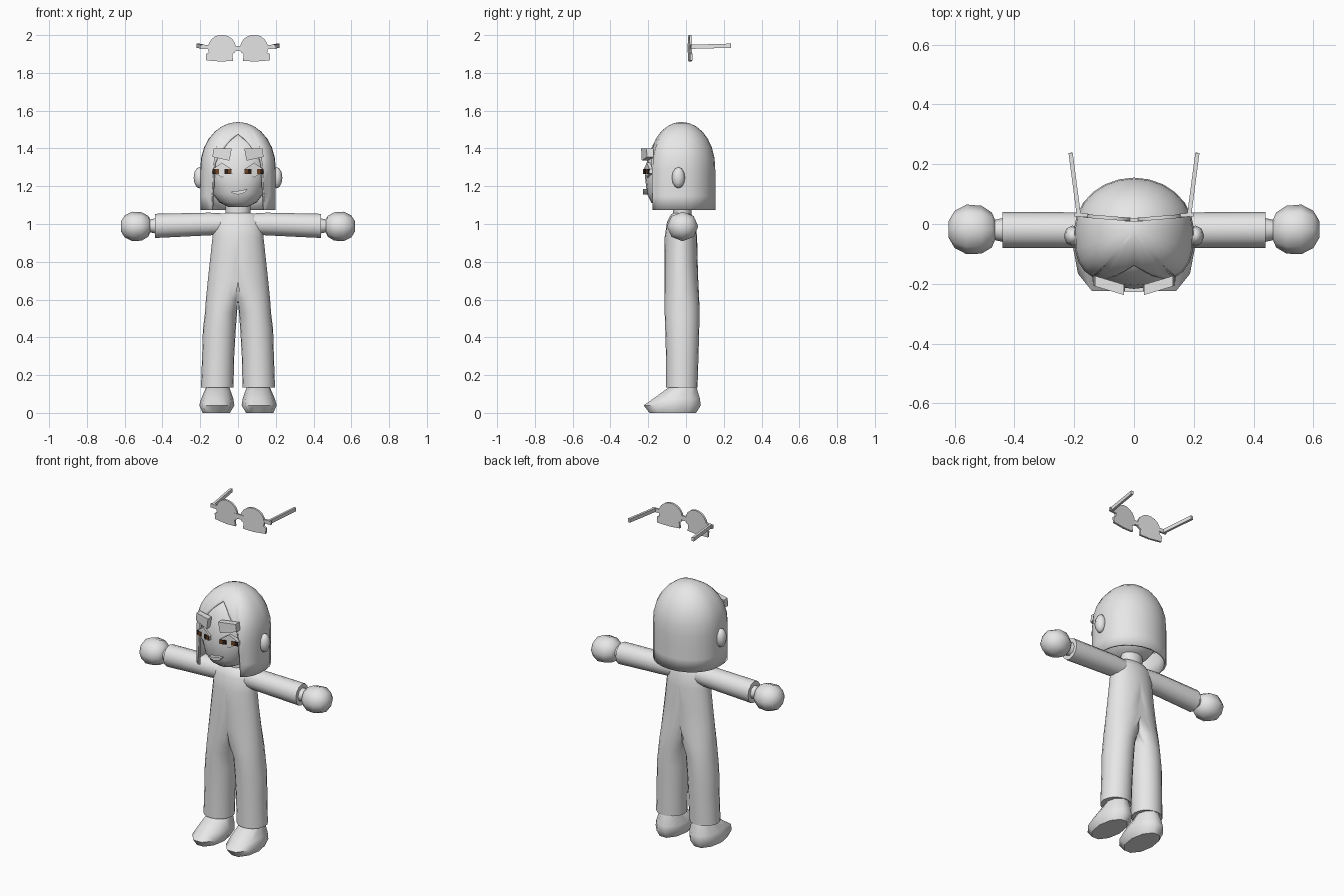
import bpy, bmesh
from math import sin, cos, pi, sqrt, radians
from mathutils import Vector, Matrix

cube = bpy.data.objects.get("Cube")
if cube:
    bpy.data.objects.remove(cube, do_unlink=True)


def material(name, rgb):
    m = bpy.data.materials.new(name)
    m.use_nodes = True
    m.diffuse_color = (*rgb, 1)
    m.node_tree.nodes["Principled BSDF"].inputs["Base Color"].default_value = (*rgb, 1)
    return m


GREY = material("plain grey", (0.8, 0.8, 0.8))
BROWN = material("eye brown", (0.16, 0.06, 0.02))
DARK = material("dark brown", (0.025, 0.012, 0.008))


def finish(name, bm, mat=GREY, mirror=False, angle=40):
    """Turn a bmesh into a shaded object, optionally mirrored across x."""
    bmesh.ops.remove_doubles(bm, verts=bm.verts, dist=1e-5)
    bmesh.ops.recalc_face_normals(bm, faces=bm.faces)
    me = bpy.data.meshes.new(name)
    bm.to_mesh(me)
    bm.free()
    me.materials.append(mat)
    ob = bpy.data.objects.new(name, me)
    bpy.context.collection.objects.link(ob)
    if mirror:
        ob.modifiers.new("mirror", "MIRROR")
    bpy.ops.object.select_all(action="DESELECT")
    ob.select_set(True)
    bpy.context.view_layer.objects.active = ob
    bpy.ops.object.shade_smooth_by_angle(angle=radians(angle))
    return ob


def power(v, p):
    return abs(v) ** p * (1 if v >= 0 else -1)


def loft(name, rings, n, sideways=False, p=1, half=False, mirror=False, angle=40):
    """Skin ellipses (height, cx, rx, cy, ry); half flattens them at x = 0."""
    bm = bmesh.new()
    loops = []
    for h, cx, rx, cy, ry in rings:
        loop = []
        for k in range(n):
            a = 2 * pi * k / n
            u, v = cx + rx * power(cos(a), p), cy + ry * power(sin(a), p)
            u = max(0, u) if half else u
            loop.append(bm.verts.new((h, v, u) if sideways else (u, v, h)))
        loops.append(loop)
    for lo, hi in zip(loops, loops[1:]):
        for k in range(n):
            j = (k + 1) % n
            bm.faces.new((lo[k], lo[j], hi[j], hi[k]))
    bm.faces.new(loops[0])
    bm.faces.new(loops[-1])
    if half:
        inner = [f for f in bm.faces if all(v.co.x < 1e-5 for v in f.verts)]
        bmesh.ops.delete(bm, geom=inner, context="FACES")
    return finish(name, bm, mirror=mirror, angle=angle)


def plate(name, pts, y, depth, slope=0, pivot=0, mat=GREY, mirror=True):
    """Extrude an x-z outline back from y; slope leans it around the face."""
    bm = bmesh.new()
    front, back = ([bm.verts.new((x, y + d + slope * (x - pivot), z)) for x, z in pts]
                   for d in (0, depth))
    bm.faces.new(front)
    bm.faces.new(back)
    for k in range(len(pts)):
        j = (k + 1) % len(pts)
        bm.faces.new((front[k], front[j], back[j], back[k]))
    return finish(name, bm, mat, mirror)


def rect(x0, x1, z0, z1):
    return [(x0, z0), (x1, z0), (x1, z1), (x0, z1)]


# Body suit: one half from hem to collar, mirrored
loft("body_suit", [
    (0.135, 0.11, 0.086, -0.022, 0.083),
    (0.30, 0.105, 0.085, -0.02, 0.086),
    (0.44, 0.099, 0.087, -0.02, 0.09),
    (0.53, 0.09, 0.085, -0.021, 0.092),
    (0.60, 0.07, 0.1, -0.022, 0.092),
    (0.70, 0.035, 0.125, -0.025, 0.09),
    (0.82, 0.01, 0.137, -0.027, 0.088),
    (0.93, 0, 0.135, -0.027, 0.086),
    (1.01, 0, 0.13, -0.026, 0.075),
    (1.05, 0, 0.1, -0.025, 0.055),
    (1.06, 0, 0.06, -0.025, 0.04)], 20, half=True, mirror=True)

# Feet
loft("feet", [
    (0, 0.115, 0.072, -0.07, 0.13),
    (0.04, 0.112, 0.093, -0.073, 0.159),
    (0.075, 0.11, 0.085, -0.05, 0.13),
    (0.14, 0.107, 0.06, -0.015, 0.073)], 10, mirror=True, angle=50)

# Sleeves, wrists and hands, lofted along x
loft("sleeves", [
    (0.06, 1.0, 0.055, -0.022, 0.055),
    (0.15, 1.0, 0.06, -0.021, 0.06),
    (0.44, 0.99, 0.064, -0.02, 0.06)], 12, sideways=True, mirror=True)
loft("hands", [
    (0.43, 0.99, 0.042, -0.02, 0.042),
    (0.465, 0.99, 0.034, -0.02, 0.034),
    (0.475, 0.988, 0.055, -0.02, 0.058),
    (0.51, 0.987, 0.075, -0.019, 0.08),
    (0.56, 0.987, 0.078, -0.018, 0.083),
    (0.6, 0.987, 0.058, -0.018, 0.062),
    (0.62, 0.987, 0.026, -0.018, 0.028)], 8, sideways=True, mirror=True, angle=60)

# Neck and face
loft("neck", [(1.02, 0, 0.066, -0.02, 0.05), (1.14, 0, 0.066, -0.02, 0.05)], 12)
loft("face", [
    (1.09, 0, 0.05, -0.08, 0.07),
    (1.115, 0, 0.1, -0.06, 0.125),
    (1.16, 0, 0.135, -0.055, 0.152),
    (1.25, 0, 0.165, -0.05, 0.167),
    (1.35, 0, 0.17, -0.045, 0.16),
    (1.42, 0, 0.15, -0.045, 0.13),
    (1.49, 0, 0.09, -0.04, 0.08)], 20, p=0.85, angle=60)

# Ears
bm = bmesh.new()
bmesh.ops.create_uvsphere(bm, u_segments=8, v_segments=6, radius=1, matrix=(
    Matrix.Translation((0.205, -0.04, 1.245)) @ Matrix.Diagonal((0.03, 0.035, 0.056, 1))))
finish("ears", bm, mirror=True, angle=60)

# Hair: domed shell with a peaked opening between two side locks
TOP, SHOULDER = 1.54, 1.30
columns = [0, 0.1, 0.2, 0.38, 0.54, 0.61] + [0.85 + (pi - 0.85) * k / 9 for k in range(10)]
LEVELS = 10
bm = bmesh.new()
grid = []
for a in columns:
    bottom = 1.48 - 0.16 * a / 0.54 if a < 0.6 else 1.075
    column = []
    for k in range(LEVELS + 1):
        z = bottom + (TOP - bottom) * sin(k / LEVELS * pi / 2)
        f = sqrt(max(0, 1 - max(0, (z - SHOULDER) / (TOP - SHOULDER)) ** 2))
        p = 0.65 if a < pi / 2 else 1
        x, y = 0.2 * f * abs(sin(a)) ** p, -0.022 - 0.177 * f * power(cos(a), p)
        column.append(bm.verts.new((x if 0 < a < pi - 0.01 else 0, y, z)))
    grid.append(column)
for c, d in zip(grid, grid[1:]):
    for k in range(LEVELS):
        bm.faces.new((c[k], d[k], d[k + 1], c[k + 1]))
hair = finish("hair", bm, mirror=True, angle=50)
shell = hair.modifiers.new("thickness", "SOLIDIFY")
shell.thickness = 0.012
shell.offset = -1

# Brows, eyelids, eyes and mouth
LEAN = dict(slope=0.3, pivot=0.085)
plate("brows", [(0.045, 1.335), (0.135, 1.355), (0.13, 1.4), (0.033, 1.4)],
      -0.222, 0.035, **LEAN)
plate("eyelids", [(0.03, 1.268), (0.06, 1.262), (0.085, 1.245), (0.11, 1.262), (0.138, 1.268),
                  (0.135, 1.29), (0.085, 1.325), (0.033, 1.29)], -0.208, 0.05, **LEAN)
for side, inner in (("inner", 0.036), ("outer", 0.1)):
    mid = inner + 0.018
    plate(side + "_eye_brown", rect(inner, mid, 1.266, 1.29), -0.214, 0.008, mat=BROWN, **LEAN)
    plate(side + "_eye_dark", rect(mid, mid + 0.018, 1.266, 1.29), -0.214, 0.008, mat=DARK, **LEAN)
plate("mouth", [(-0.035, 1.165), (0, 1.155), (0.035, 1.165), (0.05, 1.185), (0, 1.175),
                (-0.035, 1.172)], -0.228, 0.04, mirror=False)

# Floating glasses: round-topped lenses with squared lower corners
arc = [(0.085 + 0.074 * cos(radians(t)), 1.932 + 0.07 * sin(radians(t)))
       for t in range(-20, 201, 20)]
plate("lenses", arc + [(0.03, 1.9), (0.026, 1.864), (0.09, 1.86), (0.168, 1.866), (0.17, 1.9)],
      0.008, 0.012, slope=0.08)
plate("bridge", rect(-0.03, 0.03, 1.915, 1.942), 0.008, 0.012, mirror=False)
plate("hinges", rect(0.15, 0.2, 1.926, 1.948), 0.01, 0.012, slope=0.08)

# Temples splay outward behind the hinges
bm = bmesh.new()
start, end = Vector((0.184, 0.025, 1.938)), Vector((0.212, 0.238, 1.944))
along = end - start
turn = along.to_track_quat("Y", "Z").to_matrix().to_4x4()
bmesh.ops.create_cube(bm, size=1, matrix=(
    Matrix.Translation((start + end) / 2) @ turn
    @ Matrix.Diagonal((0.014, along.length, 0.022, 1))))
finish("temples", bm, mirror=True)
